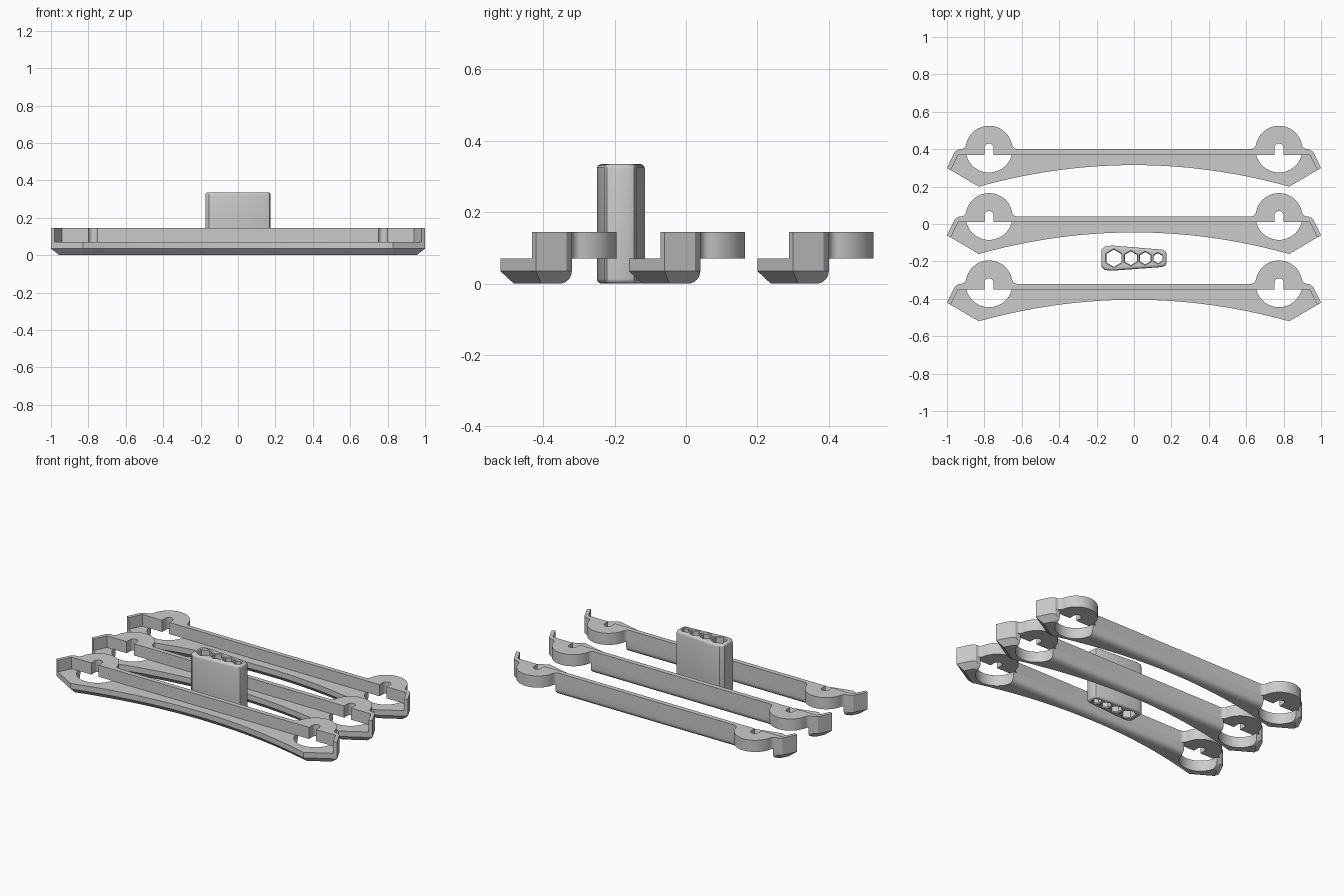
import bpy
import math

if "Cube" in bpy.data.objects:
    bpy.data.objects.remove(bpy.data.objects["Cube"])

grey = bpy.data.materials.new("plain_grey")
grey.diffuse_color = (0.6, 0.6, 0.6, 1)
grey.use_nodes = True
grey.node_tree.nodes["Principled BSDF"].inputs["Base Color"].default_value = grey.diffuse_color

HOLE_X, HOLE_Y, HOLE_R = 0.775, 0.04, 0.125
PLATE_Z, TOP_Z = 0.07, 0.145


def loft(name, rings):
    """Solid through rings given as (points, z), all counter-clockwise."""
    n = len(rings[0][0])
    verts = [(x, y, z) for pts, z in rings for x, y in pts]
    faces = [tuple(reversed(range(n))), tuple(range(len(verts) - n, len(verts)))]
    for k in range(len(rings) - 1):
        for i in range(n):
            j = (i + 1) % n
            faces.append((k * n + i, k * n + j, (k + 1) * n + j, (k + 1) * n + i))
    me = bpy.data.meshes.new(name)
    me.from_pydata(verts, [], faces)
    me.materials.append(grey)
    ob = bpy.data.objects.new(name, me)
    bpy.context.collection.objects.link(ob)
    return ob


def inset(pts, dists):
    """Move each edge of a counter-clockwise outline inward by its own distance."""
    n = len(pts)
    lines = []
    for i in range(n):
        (ax, ay), (bx, by) = pts[i], pts[(i + 1) % n]
        length = math.hypot(bx - ax, by - ay)
        nx, ny = -(by - ay) / length, (bx - ax) / length
        lines.append((nx, ny, nx * ax + ny * ay + dists[i]))
    out = []
    for i in range(n):
        a, b, c = lines[i - 1]
        d, e, f = lines[i]
        det = a * e - b * d
        out.append(((c * e - b * f) / det, (a * f - c * d) / det))
    return out


def circle(cx, cy, r, n, start=0.0):
    return [(cx + r * math.cos(start + math.tau * i / n),
             cy + r * math.sin(start + math.tau * i / n)) for i in range(n)]


def arc(cx, cy, r, a0, a1, n):
    return [(cx + r * math.cos(math.radians(a0 + (a1 - a0) * i / n)),
             cy + r * math.sin(math.radians(a0 + (a1 - a0) * i / n))) for i in range(n + 1)]


def cut(ob, cutters):
    for c in cutters:
        m = ob.modifiers.new("cut", 'BOOLEAN')
        m.operation, m.solver, m.object = 'DIFFERENCE', 'EXACT', c
    bpy.context.view_layer.update()
    me = bpy.data.meshes.new_from_object(ob.evaluated_get(bpy.context.evaluated_depsgraph_get()))
    ob.modifiers.clear()
    ob.data = me
    for c in cutters:
        bpy.data.objects.remove(c)


def smooth(ob):
    bpy.ops.object.select_all(action='DESELECT')
    ob.select_set(True)
    bpy.context.view_layer.objects.active = ob
    bpy.ops.object.shade_smooth_by_angle(angle=math.radians(28))


# Lower plate: bowed front, chamfered underside, rounded lower back edge
N = 28
outline = []
for i in range(N + 1):
    x = -0.83 + 1.66 * i / N
    outline.append((x, -0.045 - 0.115 * (x / 0.83) ** 2))
outline += [(1.0, -0.06), (0.958, 0.025), (0.935, 0.04),
            (-0.935, 0.04), (-0.958, 0.025), (-1.0, -0.06)]
BACK = N + 3
R = 0.035
rings = []
for k in range(7):
    z = R * (1 - math.cos(math.pi / 2 * k / 6))
    d = [R - z] * len(outline)
    d[BACK] = R - math.sqrt(max(R * R - (R - z) ** 2, 0))
    rings.append((inset(outline, d), z))
rings.append((outline, PLATE_Z))
plate = loft("bracket_plate", rings)
cut(plate, [loft("hole_cutter", [(circle(s * HOLE_X, HOLE_Y, HOLE_R, 64), -0.1),
                                 (circle(s * HOLE_X, HOLE_Y, HOLE_R, 64), 0.3)])
            for s in (-1, 1)])

# Upper wall: thin rail with bent ends, round lobes and keyhole slots
F = 0.03
fx = math.sqrt((HOLE_R + F) ** 2 - F ** 2)
t = math.degrees(math.atan2(F, fx))
half = [(0.98, -0.072), (1.0, -0.06), (0.958, 0.025), (0.935, 0.04)]
half += arc(HOLE_X + fx, HOLE_Y + F, F, 270, 180 + t, 6)
half += arc(HOLE_X, HOLE_Y, HOLE_R, t, 180 - t, 32)[1:-1]
half += arc(HOLE_X - fx, HOLE_Y + F, F, -t, -90, 6)
inner = [(HOLE_X - 0.025, 0.01)]
inner += arc(HOLE_X, 0.045, 0.025, 180, 0, 12)
inner += [(HOLE_X + 0.025, 0.01), (0.94, 0.01)]


def mirrored(pts):
    return [(-x, y) for x, y in reversed(pts)]


wall_outline = half + mirrored(half) + mirrored(inner) + inner
wall = loft("bracket_wall", [(wall_outline, PLATE_Z), (wall_outline, TOP_Z)])

# Three brackets in a row
for ob in (plate, wall):
    smooth(ob)
    base = ob.name
    for i, y in enumerate((-0.36, 0.0, 0.36)):
        o = ob if i == 0 else ob.copy()
        if i:
            bpy.context.collection.objects.link(o)
        o.name = f"{base}_{i + 1}"
        o.location.y = y

# Tapered bit holder with softened top and bottom edges
H, E = 0.335, 0.014
block = [(-0.12, -0.25), (0.15, -0.23), (0.168, -0.222), (0.175, -0.205),
         (0.175, -0.161), (0.168, -0.145), (0.15, -0.137), (-0.12, -0.115),
         (-0.155, -0.12), (-0.175, -0.14), (-0.175, -0.226), (-0.155, -0.246)]
low = []
for k in range(5):
    a = math.pi / 2 * k / 4
    low.append((inset(block, [E * (1 - math.sin(a))] * len(block)), E * (1 - math.cos(a))))
holder = loft("bit_holder", low + [(p, H - z) for p, z in reversed(low)])

# Hexagonal sockets with flared mouths
sockets = []
for x, r in ((-0.108, 0.046), (-0.017, 0.037), (0.06, 0.033), (0.128, 0.027)):
    small, big = (circle(x, -0.183, q, 6, math.pi / 6) for q in (r, r + 0.005))
    sockets.append(loft("socket_cutter", [(big, -0.02), (big, 0.0005), (small, 0.006),
                                          (small, H - 0.006), (big, H - 0.0005), (big, H + 0.02)]))
cut(holder, sockets)
smooth(holder)
